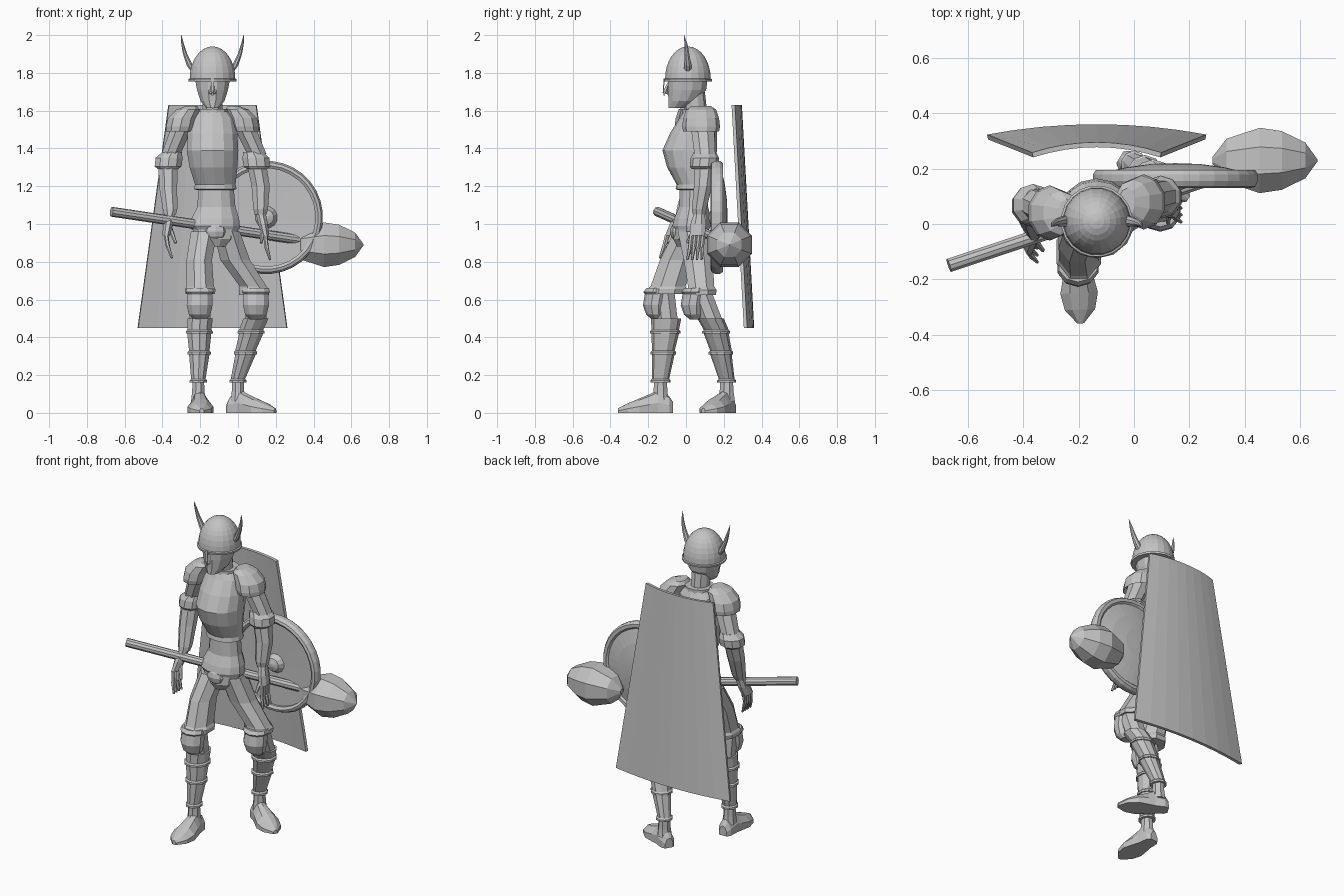
import bpy, bmesh, math
from mathutils import Matrix, Vector

old = bpy.data.objects.get("Cube")
if old:
    bpy.data.objects.remove(old, do_unlink=True)

CM = 0.01
MID = -13.5  # centre line of the upper body, in hundredths

steel = bpy.data.materials.new("plain grey")
steel.use_nodes = True
grey = (0.55, 0.55, 0.55, 1)
steel.diffuse_color = grey
steel.node_tree.nodes["Principled BSDF"].inputs["Base Color"].default_value = grey


def finish(name, bm, place=None):
    """Turn a bmesh into a named grey object."""
    bmesh.ops.recalc_face_normals(bm, faces=bm.faces)
    mesh = bpy.data.meshes.new(name)
    bm.to_mesh(mesh)
    bm.free()
    mesh.materials.append(steel)
    obj = bpy.data.objects.new(name, mesh)
    if place is not None:
        obj.matrix_world = place
    bpy.context.collection.objects.link(obj)
    return obj


def skin(bm, loops, closed=True):
    """Bridge neighbouring loops and cap both ends."""
    count = len(loops[0])
    for low, high in zip(loops, loops[1:]):
        for i in range(count):
            j = (i + 1) % count
            bm.faces.new((low[i], low[j], high[j], high[i]))
    if closed:
        bm.faces.new(loops[0][::-1])
        bm.faces.new(loops[-1])


def loft(name, rings, sides=10, place=None):
    """Stack elliptical rings given as x, y, z, radius x, radius y."""
    bm = bmesh.new()
    loops = []
    for x, y, z, rx, ry in rings:
        loop = []
        for i in range(sides):
            a = math.tau * (i + 0.5) / sides
            point = Vector((x + rx * math.cos(a), y + ry * math.sin(a), z))
            loop.append(bm.verts.new(point * CM))
        loops.append(loop)
    skin(bm, loops)
    return finish(name, bm, place)


def lathe(name, profile, sides, place=None):
    """Spin radius, height pairs around the local z axis."""
    return loft(name, [(0, 0, h, r, r) for r, h in profile], sides, place)


def rod(name, start, end, r0, r1, sides=6):
    a, b = Vector(start) * CM, Vector(end) * CM
    axis = b - a
    turn = axis.to_track_quat("Z", "Y").to_matrix().to_4x4()
    bm = bmesh.new()
    bmesh.ops.create_cone(bm, cap_ends=True, segments=sides, radius1=r0 * CM,
                          radius2=r1 * CM, depth=axis.length)
    return finish(name, bm, Matrix.Translation((a + b) / 2) @ turn)


def ball(name, centre, radii, u=10, v=7):
    bm = bmesh.new()
    bmesh.ops.create_uvsphere(bm, u_segments=u, v_segments=v, radius=CM)
    size = Matrix.Diagonal((*radii, 1))
    return finish(name, bm, Matrix.Translation(Vector(centre) * CM) @ size)


def flip(rings, shift=0):
    """Mirror rings across the body centre line."""
    return [(2 * MID - x, y + shift, z, rx, ry) for x, y, z, rx, ry in rings]


# Head, nose and nose guard
loft("neck", [(MID, 6, 156, 7, 7), (MID, 5, 161, 5.5, 6), (MID, 4, 170, 5.5, 6)])
loft("head", [(MID, -5, 161.5, 3.5, 4.5), (MID, -1.5, 165, 6.5, 8),
              (MID, 0.5, 171, 8.5, 10.5), (MID, 1, 178, 9.8, 11)], 12)
rod("nose", (MID, -9, 175), (MID, -11, 169), 0.6, 1.6, 4)
loft("nose_guard", [(MID, -11.5, 168, 0.6, 0.4), (MID, -12, 171, 1, 0.4),
                    (MID, -11.5, 177, 1, 0.4)], 4)

# Helmet with brim and a horn on each side
dome = [(12.2 * math.cos(a), 177 + 17 * math.sin(a))
        for a in [math.radians(d) for d in range(0, 90, 11)]]
lathe("helmet", [(10, 175.5), (12.8, 175.5), (13, 176.7), (12.2, 177)] + dome[1:], 20,
      Matrix.Translation((MID * CM, CM, 0)))
horn = [(-22.5, 1, 180, 2, 2.4), (-25.5, 1, 184, 1.8, 2), (-28, 0.5, 190, 1.2, 1.4),
        (-29.3, 0, 195, 0.8, 0.9), (-30, -1, 200, 0.1, 0.1)]
loft("right_horn", horn, 8)
loft("left_horn", flip(horn), 8)

# Breastplate, collar, tasset skirt and hips
loft("breastplate", [(-12, 4, 118, 10, 8), (-12, 4, 118.5, 11.5, 9.5), (-12, 4, 121, 11, 9),
                     (-13, 2, 130, 13, 12), (MID, 2, 139, 14, 14.5), (MID, 4, 148, 13.5, 12.5),
                     (MID, 6, 156, 12, 9.5), (MID, 6, 160, 8, 7.5)], 14)
loft("collar", [(MID, 6, 158, 8.5, 8), (MID, 6, 161, 8.5, 8), (MID, 6, 161, 6, 6)], 12)
loft("waist_plate", [(-12, 3, 97, 13, 9.5), (-12.5, 3, 99, 14, 10.5), (-12, 3.5, 103, 13, 10),
                     (-11.5, 4, 109, 10.5, 8), (-11.5, 4, 120, 9.5, 7.5)], 12)
loft("hips", [(-11.5, 2, 88, 6, 7), (-12, 2, 92, 11, 9), (-12, 3, 99, 13, 9.5)], 12)
ball("front_guard", (-12, -3.5, 96), (6.5, 5, 5.5), 8, 6)

# Shoulder guards
pad = [(-31, 4, 151, 6, 7), (-31, 4, 149, 7.5, 9.5), (-30.5, 4, 151.5, 8, 10),
       (-29.5, 4, 156, 8, 9.5), (-26.5, 4, 160.5, 6.5, 8), (-24.5, 4, 162.5, 3, 5)]
loft("right_shoulder_guard", pad)
loft("left_shoulder_guard", flip(pad, 4))

# Arms with elbow cuffs and gauntlets
loft("right_arm", [(-28, 4, 156, 6, 7), (-31, 5, 148, 6, 6.5), (-35.5, 7, 137, 5.5, 6)], 8)
loft("left_arm", [(2, 8, 156, 6, 7), (5, 9, 148, 6, 6.5), (10, 10, 137, 5.5, 6)], 8)
cuff = [(-37, 6, 129, 5.5, 6), (-37, 6.5, 130.5, 7.5, 7.5), (-36.5, 7, 135, 7.5, 7.5),
        (-35, 7, 138, 5.5, 6)]
loft("right_elbow_cuff", cuff, 10)
loft("left_elbow_cuff", flip(cuff, 3), 10)
loft("right_forearm", [(-36, -2, 105, 3.4, 3.6), (-36, -1, 108, 4.2, 4.2),
                       (-37, 3, 120, 5.2, 5.2), (-37, 6, 131, 5.5, 6)], 8)
loft("left_forearm", [(12, 7, 105, 3.4, 3.6), (12, 7, 108, 4.2, 4.2),
                      (12, 9, 120, 5.2, 5.2), (10, 10, 131, 5.5, 6)], 8)


def hand(side, wrist, knuckles, tips, thumb):
    """Palm, four fingers fanned along y, and a thumb."""
    w, k, t = Vector(wrist), Vector(knuckles), Vector(tips)
    m = (w + k) / 2
    loft(side + "_palm", [(*k, 2.2, 4.4), (*m, 2.8, 4.4), (*w, 2.8, 3)], 8)
    for i in range(4):
        off = Vector((0, (i - 1.5) * 2.1, 0))
        bend = k.lerp(t, 0.5) + off + Vector((-0.6, 0, 0))
        rod(side + "_finger_base", k + off, bend, 1.2, 1.1)
        rod(side + "_finger_tip", bend, t + off * 1.2, 1.1, 0.6)
    rod(side + "_thumb", m, m + Vector(thumb), 1.6, 0.8)


hand("right", (-36, -2, 106), (-38, -7, 94), (-35, -10, 82), (4, -5, -10))
hand("left", (12, 7, 106), (14.5, 6, 94), (17, 4.5, 81), (-1, -6, -10))

# Thighs, ending in flared cuffs
loft("right_thigh", [(-20, -10, 63, 6, 7), (-20, -10.5, 63, 8.5, 11), (-20, -10, 65.5, 8.7, 11.2),
                     (-20, -9.5, 67, 7.8, 10), (-20.5, -5, 81, 7.3, 9.5), (-18, 2, 96, 7.5, 9)], 8)
loft("left_thigh", [(8.5, 8.5, 62.5, 6, 6), (8.5, 8.5, 62.5, 8.5, 8), (8.5, 8.5, 65, 8.7, 8.3),
                    (8, 8, 67, 7.7, 7.5), (-1.5, 6.5, 81, 8.5, 8.3), (-6, 4, 96, 7.5, 9)], 8)

# Greaves: each band overlaps the one below it
RIGHT = [(-20, -10.5, 50, 7, 8), (-20.5, -11, 42, 6.7, 7.3), (-20.5, -12, 31, 5.7, 6),
         (-21, -13.5, 16, 4, 4.6)]
LEFT = [(9.5, 13, 50, 7, 7), (7, 16, 42, 6.7, 6.6), (4, 18.5, 31, 5.7, 5.7),
        (0, 21.5, 16, 4, 4.2)]


def leg(side, bands, knee):
    top, end = bands[0], bands[-1]
    loft(side + "_knee", [(*top[:3], 6, 6.5), (*knee, 6, 6.5)], 8)
    for high, low in zip(bands, bands[1:]):
        x, y, z, rx, ry = low
        lip = (x, y, z, rx + 0.8, ry + 0.8)
        edge = (x, y, z + 1.2, rx + 0.8, ry + 0.8)
        loft(side + "_greave_band", [lip, edge, (x, y, z + 2, rx, ry), high], 10)
    x, y, z = end[:3]
    loft(side + "_ankle", [(x, y, 6, 4.2, 4.8), (x, y, 11, 3.6, 4), (x, y, z + 2, 3.2, 3.6)], 8)
    # domed kneecap with a raised top edge
    kx, ky, kz = knee
    loft(side + "_kneecap", [(kx, ky - 3, 49.5, 3.5, 3), (kx, ky - 4, 52, 6, 5),
                             (kx, ky - 4.5, 57, 7.2, 6.3), (kx, ky - 3.5, 63, 7, 6.3),
                             (kx, ky - 3.5, 64, 7.8, 7), (kx, ky - 3, 66, 7.2, 6)], 10)


leg("right", RIGHT, (-20.3, -12, 63))
leg("left", LEFT, (9.5, 8, 63))


def foot(name, ankle, heading):
    """Flat-soled shoe: sections of distance, half width and height."""
    bm = bmesh.new()
    loops = []
    for s, w, h in [(-6, 2.5, 6), (-4, 4, 9), (2, 4.5, 12), (6, 5.5, 10),
                    (12, 6.8, 7.5), (18, 5.5, 5), (23, 1.2, 2.5)]:
        shape = [(-w, 0), (-w, 0.45 * h), (-0.5 * w, 0.9 * h), (0, h),
                 (0.5 * w, 0.9 * h), (w, 0.45 * h), (w, 0)]
        loops.append([bm.verts.new(Vector((s, a, b)) * CM) for a, b in shape])
    skin(bm, loops)
    spot = Matrix.Translation(Vector((*ankle, 0)) * CM)
    finish(name, bm, spot @ Matrix.Rotation(math.radians(heading), 4, "Z"))


foot("right_shoe", (-20.5, -13), -87)
foot("left_shoe", (0, 21), -31)

# Round shield facing backward, with a raised rim and a hand boss
facing = Matrix.Rotation(-math.pi / 2, 4, "X")
hub = Matrix.Translation((0.15, 0.17, 1.035)) @ facing
lathe("round_shield", [(0.5, -1), (26, -1.5), (26, -3), (27.5, -4), (29, -3.5), (30, -1.5),
                       (30, 1), (29, 2.5), (27, 2.5), (26, 1.5), (18, 3.5), (9, 4.7),
                       (0.5, 5)], 32, hub)
lathe("shield_boss", [(1, -5), (4, -4), (6, -1)], 12, hub)

# Mace with a faceted head
rod("mace_handle", (-67, -15, 106.5), (40, 20.5, 90.5), 2.6, 2.6, 10)
side_on = Matrix.Translation((0.475, 0.23, 0.89)) @ Matrix.Rotation(math.pi / 2, 4, "Y")
lathe("mace_head", [(1.5, -19), (8.5, -14), (12.8, -2), (11.5, 6), (7, 14.5), (0.3, 19)],
      8, side_on)

# Curved cape widening to the hem
bm = bmesh.new()
rows = []
for half, back, z in [(0.395, 0.352, 0.45), (0.232, 0.287, 1.63)]:
    row = []
    for i in range(9):
        t = i / 4 - 1
        row.append(bm.verts.new((MID * CM + half * t, back - 0.037 * t * t, z)))
    rows.append(row)
for i in range(8):
    bm.faces.new((rows[0][i], rows[0][i + 1], rows[1][i + 1], rows[1][i]))
cape = finish("cape", bm)
thick = cape.modifiers.new("thickness", "SOLIDIFY")
thick.thickness = 0.018
thick.offset = 0
